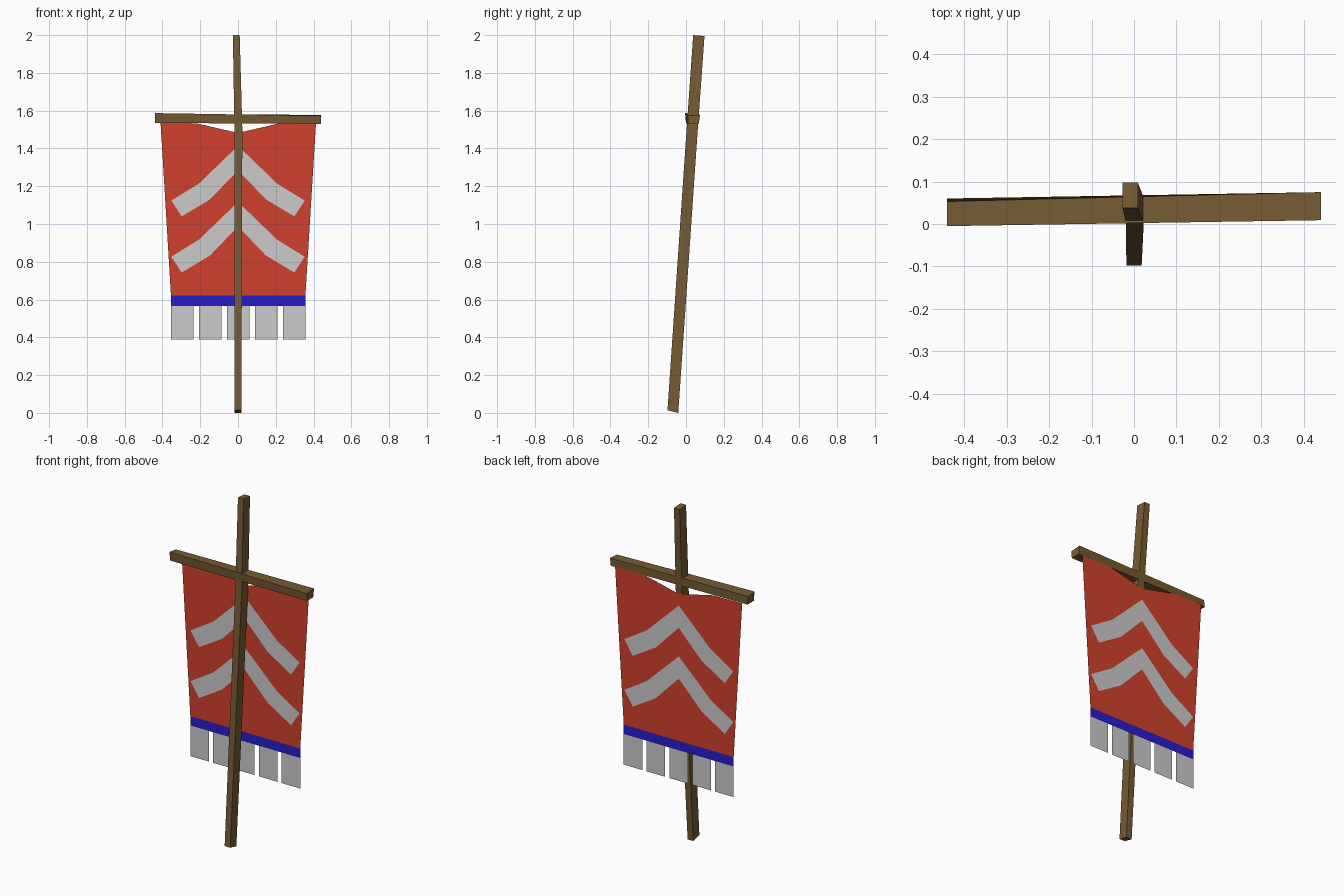
import bpy

if "Cube" in bpy.data.objects:
    bpy.data.objects.remove(bpy.data.objects["Cube"])

CLOTH_Y = 0.066


def material(name, rgb):
    m = bpy.data.materials.new(name)
    m.diffuse_color = (*rgb, 1)
    m.use_nodes = True
    m.node_tree.nodes["Principled BSDF"].inputs["Base Color"].default_value = m.diffuse_color
    return m


def mesh_object(name, verts, faces, mat=None):
    me = bpy.data.meshes.new(name)
    me.from_pydata(verts, [], faces)
    me.update()
    ob = bpy.data.objects.new(name, me)
    bpy.context.collection.objects.link(ob)
    if mat:
        me.materials.append(mat)
    return ob


def beam(name, rings, mat):
    """Four-sided bar skinned over a list of rings."""
    verts = [p for r in rings for p in r]
    n = len(rings)
    faces = [(3, 2, 1, 0), tuple(4 * (n - 1) + i for i in range(4))]
    for k in range(n - 1):
        for i in range(4):
            j = (i + 1) % 4
            faces.append((4 * k + i, 4 * k + j, 4 * k + 4 + j, 4 * k + 4 + i))
    return mesh_object(name, verts, faces, mat)


def sheet(name, outline, mat=None):
    """Flat upright panel from an (x, z) outline."""
    return mesh_object(name, [(x, CLOTH_Y, z) for x, z in outline],
                       [tuple(range(len(outline)))], mat)


wood = material("wood", (0.18, 0.105, 0.033))
red = material("red_cloth", (0.64, 0.053, 0.026))
blue = material("blue_trim", (0.022, 0.012, 0.6))

# Leaning pole, slightly crooked: x min, x max, front y, back y, front z, back z
pole_rings = []
for x0, x1, y0, y1, z0, z1 in [(-0.018, 0.018, -0.098, -0.041, 0.014, 0.0),
                               (-0.019, 0.023, 0.003, 0.062, 1.5, 1.495),
                               (-0.027, 0.009, 0.038, 0.098, 2.0, 1.995)]:
    pole_rings.append([(x0, y0, z0), (x1, y0, z0), (x1, y1, z1), (x0, y1, z1)])
beam("pole", pole_rings, wood)

# Crossbar, slightly skewed in yaw and twisted along its length
left_end = [(0.0, 1.535), (0.06, 1.535), (0.053, 1.58), (-0.005, 1.587)]
right_end = [(0.011, 1.53), (0.067, 1.53), (0.075, 1.578), (0.009, 1.573)]
beam("crossbar", [[(x, y, z) for y, z in end]
                  for x, end in [(-0.44, left_end), (0.44, right_end)]], wood)

# Banner cloth with a sagging top edge
sheet("banner_cloth", [(-0.355, 0.622), (0.357, 0.622), (0.413, 1.536), (0.22, 1.533),
                       (0, 1.482), (-0.22, 1.533), (-0.41, 1.536)], red)

# Trim band along the bottom
sheet("trim_band", [(-0.355, 0.567), (0.357, 0.567), (0.357, 0.622), (-0.355, 0.622)], blue)

# Hanging tabs
for i in range(5):
    x = -0.355 + i * 0.148
    sheet(f"tab_{i + 1}", [(x, 0.388), (x + 0.12, 0.388), (x + 0.12, 0.567), (x, 0.567)])

# Two chevrons, laid flat on the front and the back of the cloth
half = [(-0.298, 1.04), (-0.148, 1.13), (0, 1.284),
        (0, 1.414), (-0.207, 1.214), (-0.353, 1.124)]
faces = [(0, 1, 4, 5), (1, 2, 3, 4), (11, 10, 7, 6), (10, 9, 8, 7)]
for i in range(2):
    for side, dy in (("front", -0.0008), ("back", 0.0008)):
        verts = [(s * x, CLOTH_Y + dy, z - 0.297 * i) for s in (1, -1) for x, z in half]
        order = faces if dy < 0 else [f[::-1] for f in faces]
        mesh_object(f"chevron_{i + 1}_{side}", verts, order)
